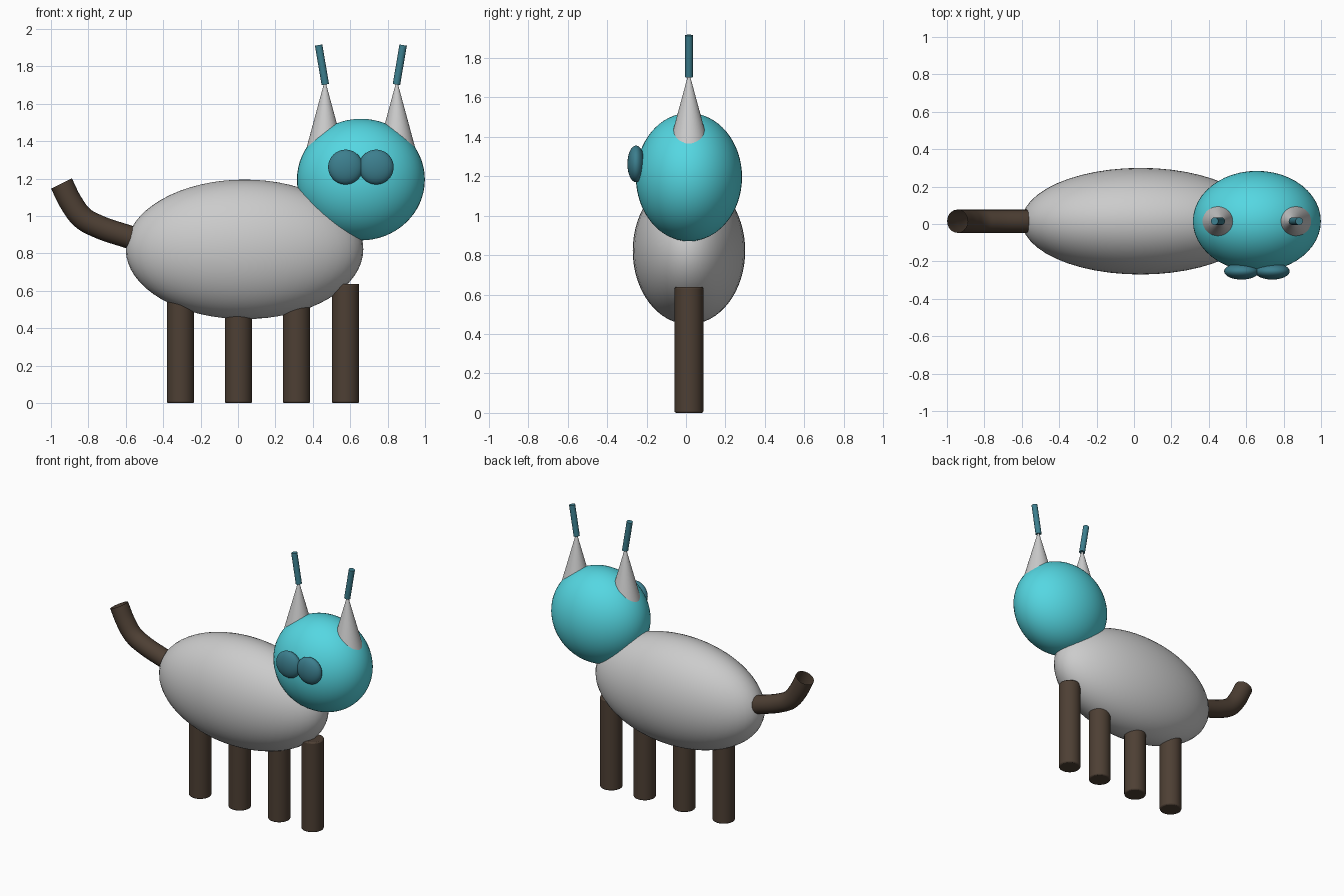
import bpy
from math import atan2
from mathutils import Vector

if "Cube" in bpy.data.objects:
    bpy.data.objects.remove(bpy.data.objects["Cube"])

CY = 0.015      # shared centre line in y
HEAD_X = 0.657  # ears, antennae and eyes mirror about this


def material(name, rgb):
    m = bpy.data.materials.new(name)
    m.diffuse_color = (*rgb, 1)
    m.use_nodes = True
    m.node_tree.nodes["Principled BSDF"].inputs["Base Color"].default_value = m.diffuse_color
    return m


TEAL = material("teal", (0.09, 0.68, 0.76))
DARK_TEAL = material("dark_teal", (0.045, 0.21, 0.27))
BROWN = material("brown", (0.075, 0.05, 0.034))


def finish(name, mat=None):
    ob = bpy.context.object
    ob.name = name
    if mat:
        ob.data.materials.append(mat)
    bpy.ops.object.shade_smooth_by_angle()
    return ob


def ellipsoid(name, centre, radii, mat=None):
    bpy.ops.mesh.primitive_uv_sphere_add(segments=48, ring_count=32, radius=1, location=centre)
    bpy.context.object.scale = radii
    bpy.ops.object.transform_apply(location=False, rotation=False, scale=True)
    return finish(name, mat)


def rod(name, start, end, radius, mat):
    a, b = Vector(start), Vector(end)
    d = b - a
    bpy.ops.mesh.primitive_cylinder_add(vertices=32, radius=radius, depth=d.length,
                                        location=(a + b) / 2,
                                        rotation=(0, atan2(d.x, d.z), 0))
    return finish(name, mat)


# Body and head
ellipsoid("body", (0.035, CY, 0.822), (0.635, 0.285, 0.373))
ellipsoid("head", (HEAD_X, CY, 1.195), (0.342, 0.269, 0.325), TEAL)

# Eyes, ears and antennae, left and right
for side, s in (("left", -1), ("right", 1)):
    ellipsoid(f"{side}_eye", (HEAD_X + s * 0.082, -0.253, 1.262), (0.093, 0.044, 0.093), DARK_TEAL)
    bpy.ops.mesh.primitive_cone_add(vertices=48, radius1=0.104, radius2=0.005, depth=0.365,
                                    location=(HEAD_X + s * 0.192, CY, 1.5275))
    finish(f"{side}_ear")
    rod(f"{side}_antenna", (HEAD_X + s * 0.19, CY, 1.703),
        (HEAD_X + s * 0.226, CY, 1.914), 0.02, DARK_TEAL)

# Four legs in a row with softened rims
for i, x in enumerate((-0.307, 0.003, 0.313, 0.575)):
    leg = rod(f"leg_{i + 1}", (x, CY, 0), (x, CY, 0.638), 0.073, BROWN)
    bevel = leg.modifiers.new("soft_rim", 'BEVEL')
    bevel.width = 0.008
    bevel.segments = 2

# Tail: open tube along a bent path
path = [(-0.5, 0.86), (-0.583, 0.888), (-0.754, 0.947), (-0.83, 0.99), (-0.888, 1.064), (-0.944, 1.174)]
curve = bpy.data.curves.new("tail", 'CURVE')
curve.dimensions = '3D'
curve.bevel_depth = 0.062
curve.bevel_resolution = 8
spline = curve.splines.new('BEZIER')
spline.bezier_points.add(len(path) - 1)
for p, (x, z) in zip(spline.bezier_points, path):
    p.co = (x, CY, z)
    p.handle_left_type = p.handle_right_type = 'AUTO'
tail = bpy.data.objects.new("tail", curve)
bpy.context.collection.objects.link(tail)
curve.materials.append(BROWN)
